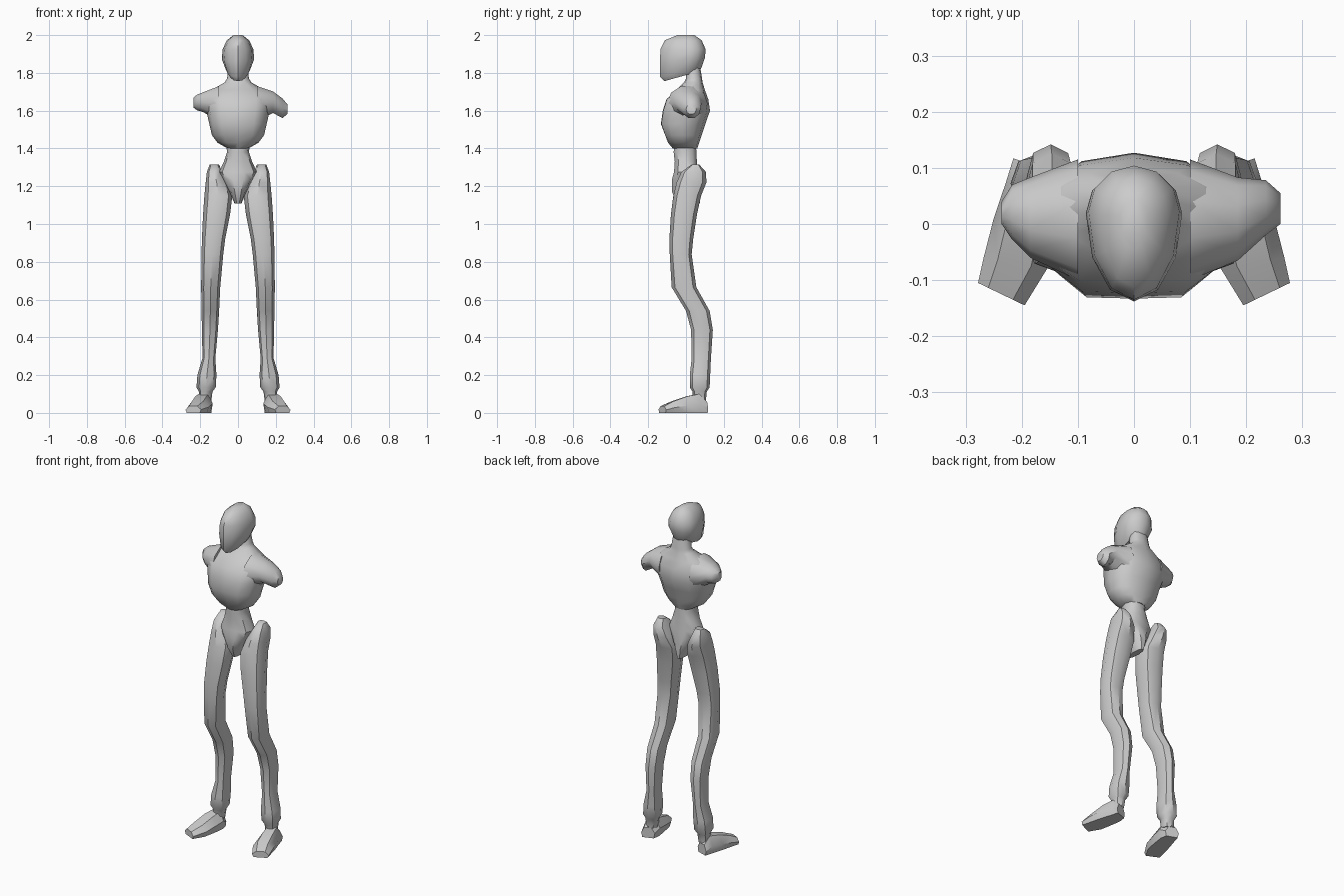
import bpy, bmesh, math
from mathutils import Vector


def skin(name, rings, mirror=False, angle=42):
    """Bridge closed rings of points into a capped, smooth-shaded body."""
    bm = bmesh.new()
    loops = [[bm.verts.new(p) for p in r] for r in rings]
    n = len(loops[0])
    for a, b in zip(loops, loops[1:]):
        for i in range(n):
            bm.faces.new((a[i], a[(i + 1) % n], b[(i + 1) % n], b[i]))
    bm.faces.new(loops[0])
    bm.faces.new(loops[-1])
    bmesh.ops.recalc_face_normals(bm, faces=bm.faces)
    mesh = bpy.data.meshes.new(name)
    bm.to_mesh(mesh)
    bm.free()
    ob = bpy.data.objects.new(name, mesh)
    bpy.context.collection.objects.link(ob)
    if mirror:
        ob.modifiers.new("Mirror", 'MIRROR').use_mirror_merge = False
    bpy.ops.object.select_all(action='DESELECT')
    ob.select_set(True)
    bpy.context.view_layer.objects.active = ob
    bpy.ops.object.shade_smooth_by_angle(angle=math.radians(angle))
    return ob


def oval(u0, u1, v0, v1, n, power=1.0, mid=0.5):
    """Oval inside a box; power < 1 squares it, mid places the widest line."""
    uc, ur = (u0 + u1) / 2, (u1 - u0) / 2
    vc = v0 + (v1 - v0) * mid
    pts = []
    for i in range(n):
        a = 2 * math.pi * i / n
        c, s = math.cos(a), math.sin(a)
        c = math.copysign(abs(c) ** power, c) if abs(c) > 1e-6 else 0
        s = math.copysign(abs(s) ** power, s) if abs(s) > 1e-6 else 0
        pts.append((uc + ur * c, vc + s * (v1 - vc if s > 0 else vc - v0)))
    return pts


def upright(rows, n, power=1.0, mid=0.5):
    """Rows of z, x0, x1, y0, y1 (and optional tilt) to rings."""
    rings = []
    for z, x0, x1, y0, y1, *t in rows:
        tilt = t[0] if t else 0
        rings.append([Vector((x, y, z + tilt * (y - (y0 + y1) / 2)))
                      for x, y in oval(x0, x1, y0, y1, n, power, mid)])
    return rings


# Head: teardrop sections, narrow towards the face
skin("head", upright([
    (1.782, -.045, .045, -.115, .07, .28),
    (1.803, -.062, .062, -.137, .082, .23),
    (1.87, -.086, .086, -.138, .10, .08),
    (1.925, -.081, .081, -.135, .104),
    (1.972, -.060, .060, -.113, .083),
    (2.0, -.024, .024, -.045, .045)], 12, 1.0, .66))

# Torso with neck, and a shallow crease down the chest
torso = upright([
    (1.40, -.055, .055, -.07, .06),
    (1.43, -.108, .108, -.095, .07),
    (1.47, -.138, .138, -.122, .083),
    (1.53, -.152, .152, -.145, .103),
    (1.60, -.168, .168, -.135, .127),
    (1.66, -.175, .175, -.115, .118),
    (1.71, -.14, .14, -.05, .10),
    (1.75, -.07, .07, -.01, .088),
    (1.77, -.058, .058, .0, .085),
    (1.83, -.05, .05, .0, .075)], 12, .85)
for ring in torso[2:6]:
    ring[9].y += .012
skin("torso", torso)

# Shoulder stubs, uneven left and right; rows of x, y0, y1, z0, z1
stubs = {
    "right_shoulder": [(.10, -.10, .115, 1.54, 1.735), (.185, -.065, .083, 1.585, 1.705),
                       (.235, -.02, .078, 1.558, 1.668), (.261, .0, .055, 1.58, 1.635)],
    "left_shoulder": [(-.10, -.10, .115, 1.54, 1.735), (-.185, -.06, .083, 1.59, 1.70),
                      (-.217, -.028, .07, 1.60, 1.687), (-.236, .0, .04, 1.615, 1.67)]}
for name, rows in stubs.items():
    skin(name, [[Vector((x, y, z)) for y, z in oval(y0, y1, z0, z1, 10)]
                for x, y0, y1, z0, z1 in rows])

# Waist and pelvis, tapering to a point between the legs
skin("pelvis", upright([
    (1.42, -.062, .062, -.065, .055),
    (1.38, -.058, .058, -.068, .058),
    (1.33, -.075, .075, -.062, .06),
    (1.275, -.10, .10, -.066, .062),
    (1.235, -.08, .08, -.078, .072),
    (1.17, -.045, .045, -.078, .082),
    (1.108, -.018, .018, -.045, .075)], 10, .85))

# Legs: hip to ankle with bent knee and flared cuff
skin("leg", upright([
    (1.315, .10, .15, .03, .07),
    (1.275, .085, .165, -.025, .106),
    (1.22, .055, .171, -.05, .108),
    (1.15, .03, .178, -.067, .08),
    (1.05, .042, .185, -.08, .058),
    (.92, .068, .191, -.088, .038),
    (.84, .078, .193, -.086, .03),
    (.665, .094, .195, -.076, .055),
    (.54, .10, .193, .0, .125),
    (.44, .106, .191, .027, .142),
    (.29, .120, .188, .03, .132),
    (.20, .114, .215, .02, .128),
    (.135, .118, .22, .02, .125),
    (.112, .135, .207, .035, .11),
    (.06, .142, .207, .035, .105)], 8, .9), mirror=True)

# Feet turned outwards; rows of inner x, y, outer x, y, top height
foot = []
for xi, yi, xo, yo, h in [
        (.142, .092, .215, .117, .06),
        (.134, .055, .228, .075, .10),
        (.140, .0, .250, .01, .088),
        (.155, -.08, .268, -.06, .062),
        (.195, -.145, .278, -.105, .036)]:
    a, b = Vector((xi, yi, 0)), Vector((xo, yo, 0))
    foot.append([a.lerp(b, t) + Vector((0, 0, z * h)) for t, z in
                 [(.08, 0), (.92, 0), (1, .45), (.78, 1), (.25, 1), (0, .5)]])
skin("foot", foot, mirror=True, angle=35)
